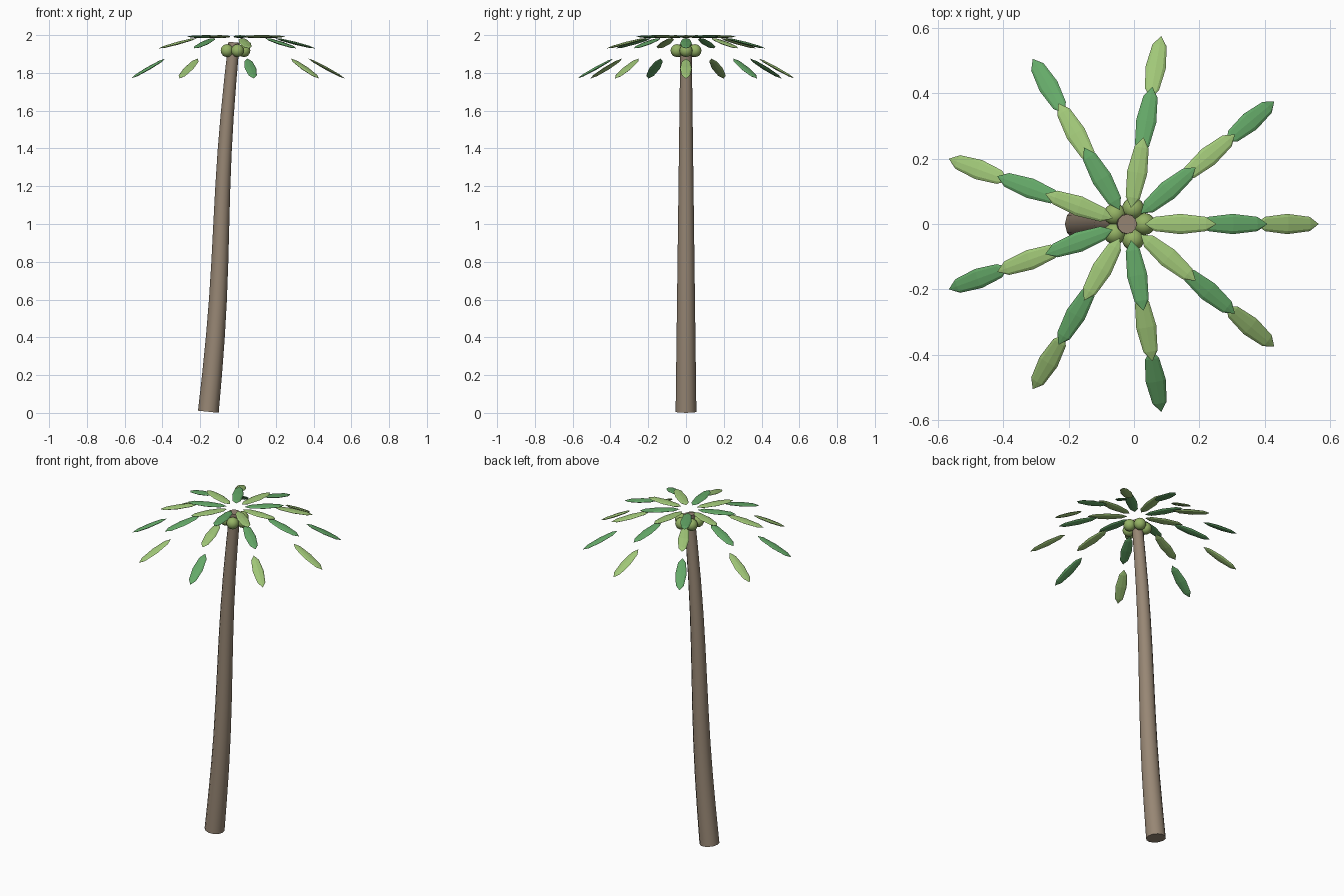
import bpy, bmesh, math
from mathutils import Matrix, Vector

if "Cube" in bpy.data.objects:
    bpy.data.objects.remove(bpy.data.objects["Cube"])

TOP_X = -0.018  # crown centre


def material(name, rgb):
    m = bpy.data.materials.new(name)
    m.diffuse_color = (*rgb, 1)
    m.use_nodes = True
    m.node_tree.nodes["Principled BSDF"].inputs["Base Color"].default_value = m.diffuse_color
    return m


def mesh_from(bm, name, mat, smooth=False):
    bmesh.ops.recalc_face_normals(bm, faces=bm.faces)
    for f in bm.faces:
        f.smooth = smooth and len(f.verts) <= 4
    me = bpy.data.meshes.new(name)
    bm.to_mesh(me)
    bm.free()
    me.materials.append(mat)
    return me


def place(name, me, loc=(0, 0, 0), rot=(0, 0, 0)):
    ob = bpy.data.objects.new(name, me)
    ob.location, ob.rotation_euler = loc, rot
    bpy.context.collection.objects.link(ob)
    return ob


bark = material("bark", (0.31, 0.24, 0.175))
light = material("light_green", (0.36, 0.58, 0.19))
dark = material("dark_green", (0.13, 0.40, 0.14))
husk = material("husk_green", (0.30, 0.45, 0.13))

# Trunk: tapered tube along a gentle S-curve
SIDES, STEPS = 12, 10


def trunk_point(t):
    x = -0.157 + 0.136 * t + 0.01 * math.sin(2 * math.pi * t)
    return Vector((x, 0, 0.006 + 1.956 * t))


bm = bmesh.new()
rings = []
for i in range(STEPS + 1):
    t = i / STEPS
    axis = (trunk_point(t + 0.01) - trunk_point(t - 0.01)).normalized()
    across = Vector((axis.z, 0, -axis.x))
    r = 0.055 - 0.025 * t
    rings.append([bm.verts.new(trunk_point(t) + r * (
        across * math.cos(a) + Vector((0, 1, 0)) * math.sin(a)))
        for a in (2 * math.pi * k / SIDES for k in range(SIDES))])
for a, b in zip(rings, rings[1:]):
    for k in range(SIDES):
        n = (k + 1) % SIDES
        bm.faces.new((a[k], a[n], b[n], b[k]))
bm.faces.new(rings[0])
bm.faces.new(rings[-1])
place("trunk", mesh_from(bm, "trunk", bark, True))


# Leaflet: flattened low-poly ellipsoid with its poles along its length
def leaflet(name, mat):
    bm = bmesh.new()
    bmesh.ops.create_uvsphere(bm, u_segments=8, v_segments=4, radius=1)
    bm.transform(Matrix.Diagonal((0.11, 0.031, 0.008, 1))
                 @ Matrix.Rotation(math.pi / 2, 4, 'Y'))
    return mesh_from(bm, name, mat)


leaf_meshes = [leaflet("light_leaflet", light), leaflet("dark_leaflet", dark)]

# Fronds: nine arms of three drooping leaflets (radius, height, tilt)
droop = [(0.16, 1.992, 0.0), (0.32, 1.957, 0.25), (0.487, 1.823, 0.5)]
for i in range(9):
    az = math.radians(40 * i)
    for j, (r, z, tilt) in enumerate(droop):
        place(f"frond_{i + 1}_leaflet_{j + 1}", leaf_meshes[(i + j) % 2],
              (TOP_X + r * math.cos(az), r * math.sin(az), z), (0, tilt, az))

# Coconuts clustered under the crown
bm = bmesh.new()
bmesh.ops.create_uvsphere(bm, u_segments=14, v_segments=10, radius=0.034)
nut = mesh_from(bm, "coconut", husk, True)
for i in range(5):
    a = 2 * math.pi * i / 5
    place(f"coconut_{i + 1}", nut,
          (TOP_X + 0.05 * math.cos(a), 0.05 * math.sin(a), 1.918))
